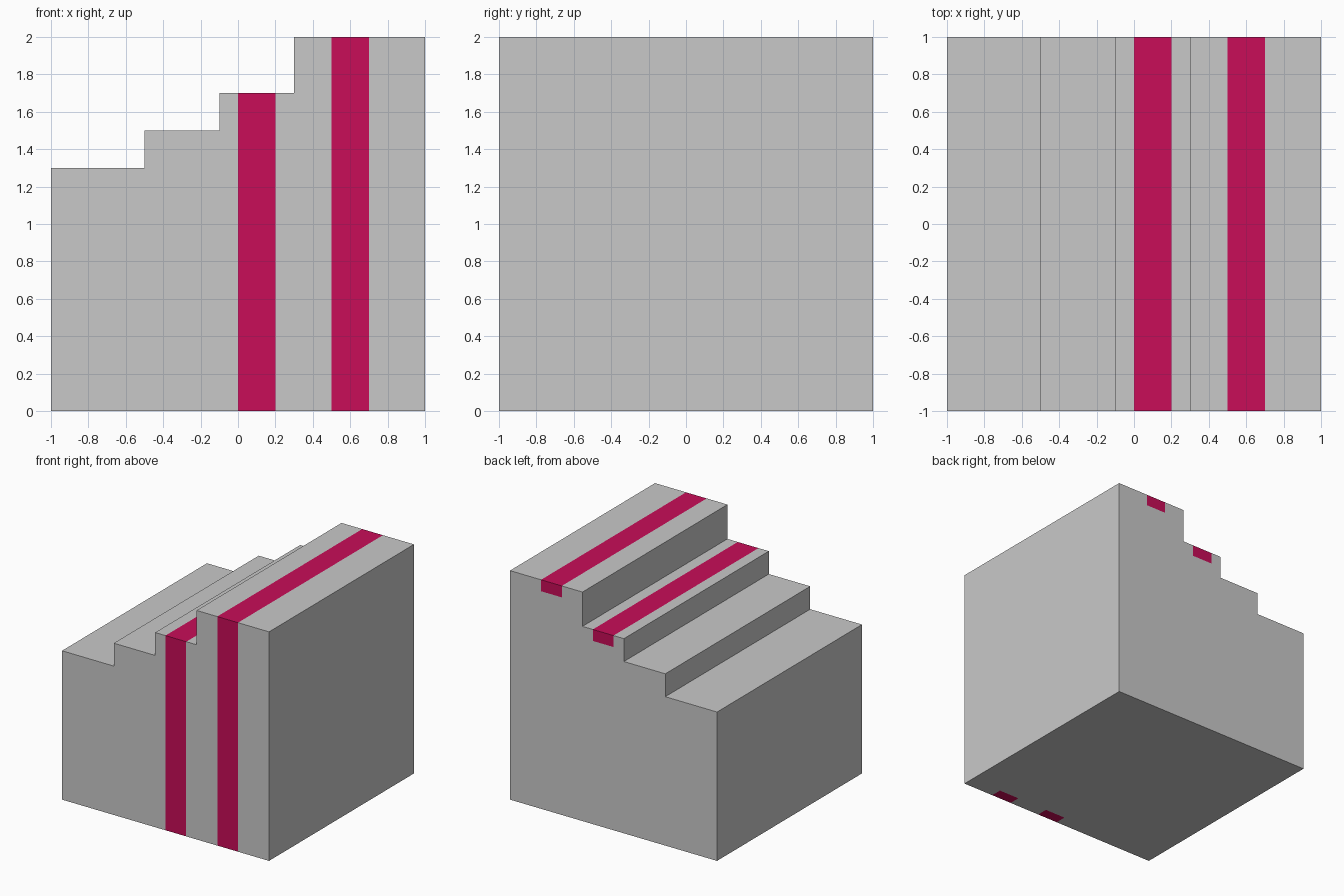
import bpy, bmesh

if "Cube" in bpy.data.objects:
    bpy.data.objects.remove(bpy.data.objects["Cube"])

# Step tops: (x start, x end, height), and inlaid stripes: (x start, x end, height)
STEPS = [(-1.0, -0.5, 1.3), (-0.5, -0.1, 1.5), (-0.1, 0.3, 1.7), (0.3, 1.0, 2.0)]
STRIPES = [(0.0, 0.2, 1.7), (0.5, 0.7, 2.0)]
DEPTH = 0.1  # how far the stripes reach into the block


def material(name, rgb):
    mat = bpy.data.materials.new(name)
    mat.diffuse_color = (*rgb, 1.0)
    mat.use_nodes = True
    mat.node_tree.nodes["Principled BSDF"].inputs["Base Color"].default_value = mat.diffuse_color
    return mat


# Stair profile extruded from front to back
bm = bmesh.new()
profile = [(-1.0, 0.0)]
for x0, x1, z in STEPS:
    profile += [(x0, z), (x1, z)]
profile.append((1.0, 0.0))
front = bm.faces.new([bm.verts.new((x, -1.0, z)) for x, z in profile])
grown = bmesh.ops.extrude_face_region(bm, geom=[front], use_keep_orig=True)
bmesh.ops.translate(bm, vec=(0, 2, 0),
                    verts=[g for g in grown["geom"] if isinstance(g, bmesh.types.BMVert)])
bmesh.ops.recalc_face_normals(bm, faces=bm.faces[:])


def cut(co, no, faces):
    edges = {e for f in faces for e in f.edges}
    verts = {v for f in faces for v in f.verts}
    bmesh.ops.bisect_plane(bm, geom=[*verts, *edges, *faces], plane_co=co, plane_no=no)


def stripe_faces(x0, x1):
    return [f for f in bm.faces if x0 < f.calc_center_median().x < x1
            and abs(f.normal.x) < 0.5]


# Cut the stripe outlines into the faces
for x0, x1, top in STRIPES:
    for x in (x0, x1):
        cut((x, 0, 0), (1, 0, 0), bm.faces[:])
for x0, x1, top in STRIPES:
    back = [f for f in stripe_faces(x0, x1) if f.normal.y > 0.5]
    cut((0, 0, top - DEPTH), (0, 0, 1), back)
    under = [f for f in stripe_faces(x0, x1) if f.normal.z < -0.5]
    cut((0, -1 + DEPTH, 0), (0, 1, 0), under)

# Colour the stripes: over the top, down the front, and their ends
for x0, x1, top in STRIPES:
    for f in stripe_faces(x0, x1):
        c = f.calc_center_median()
        if c.y < -1 + DEPTH or c.z > top - DEPTH:
            f.material_index = 1

bmesh.ops.recalc_face_normals(bm, faces=bm.faces[:])
mesh = bpy.data.meshes.new("stepped_block")
bm.to_mesh(mesh)
bm.free()
mesh.materials.append(material("light grey", (0.584, 0.584, 0.584)))
mesh.materials.append(material("crimson", (0.578, 0.004, 0.098)))
bpy.context.collection.objects.link(bpy.data.objects.new("stepped_block", mesh))
